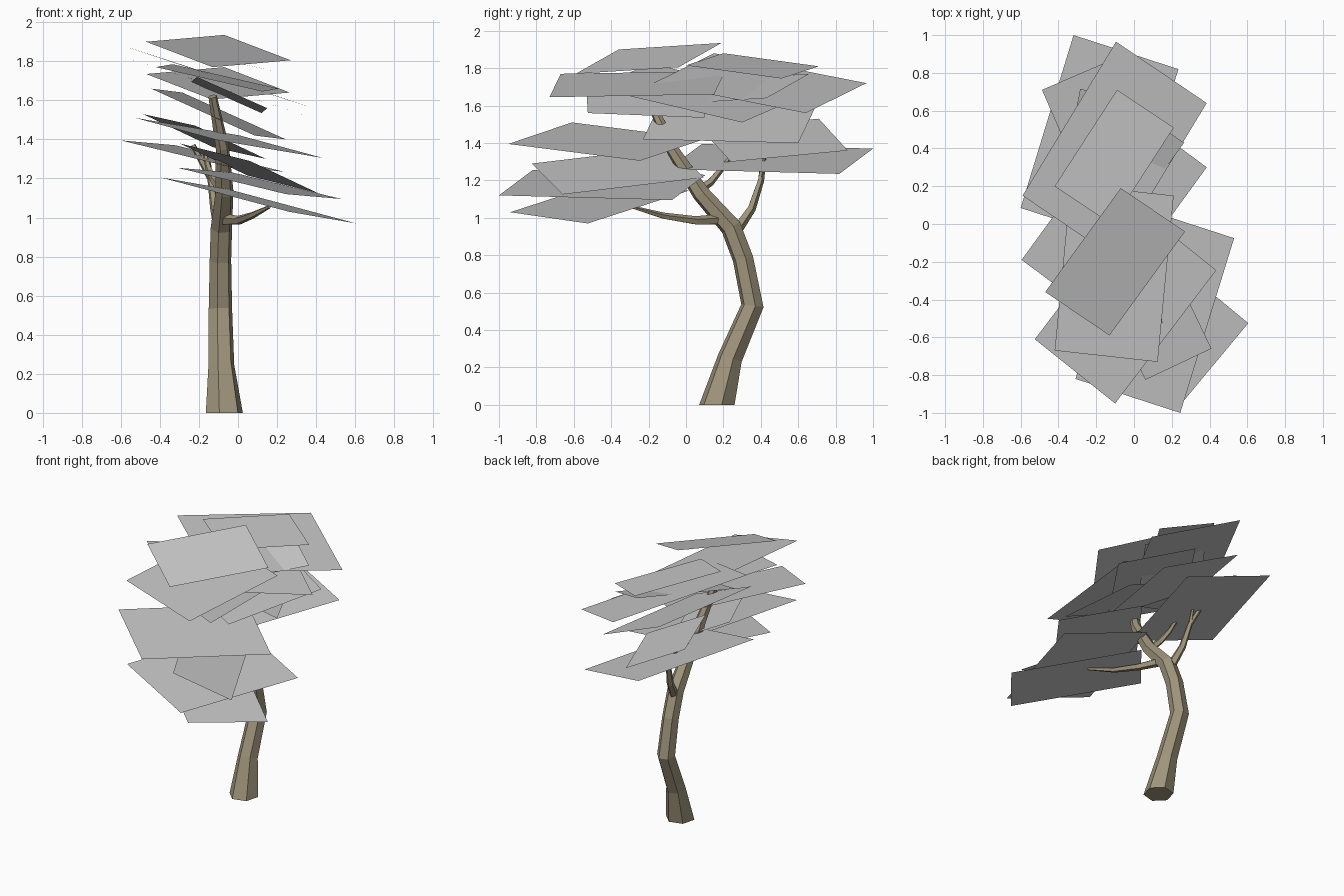
import bpy, bmesh, math
from mathutils import Vector


def material(name, rgb):
    m = bpy.data.materials.new(name)
    m.diffuse_color = (*rgb, 1)
    return m


BARK = material("bark brown", (0.35, 0.30, 0.20))
LEAF = material("leaf grey", (0.58, 0.58, 0.58))


def finish(name, bm, mat):
    me = bpy.data.meshes.new(name)
    bm.to_mesh(me)
    bm.free()
    me.materials.append(mat)
    ob = bpy.data.objects.new(name, me)
    bpy.context.collection.objects.link(ob)
    return ob


def limb(name, path, sides=6, flat_base=False):
    """Faceted tapering tube through (x, y, z, radius) points."""
    bm = bmesh.new()
    pts = [Vector(p[:3]) for p in path]
    rings = []
    ref = Vector((1, 0, 0))
    for i, p in enumerate(pts):
        t = (pts[min(i + 1, len(pts) - 1)] - pts[max(i - 1, 0)]).normalized()
        if i == 0 and flat_base:
            t = Vector((0, 0, 1))
        u = (ref - t * ref.dot(t)).normalized()
        v = t.cross(u)
        ring = []
        for k in range(sides):
            a = 2 * math.pi * (k + 0.25) / sides
            ring.append(bm.verts.new(p + (u * math.cos(a) + v * math.sin(a)) * path[i][3]))
        rings.append(ring)
    for a, b in zip(rings, rings[1:]):
        for k in range(sides):
            j = (k + 1) % sides
            bm.faces.new((a[k], a[j], b[j], b[k]))
    bm.faces.new(rings[0][::-1])
    bm.faces.new(rings[-1])
    return finish(name, bm, BARK)


def leaf_card(name, a, b, d):
    """Flat rectangular card from a corner and its two neighbours."""
    a, b, d = Vector(a), Vector(b), Vector(d)
    if (b - a).cross(d - a).z < 0:
        b, d = d, b
    bm = bmesh.new()
    bm.faces.new([bm.verts.new(p) for p in (a, b, b + d - a, d)])
    return finish(name, bm, LEAF)


# Trunk: bends back, then sweeps forward to the tip
limb("trunk", [(-0.07, 0.165, 0, 0.098), (-0.085, 0.235, 0.25, 0.068),
               (-0.09, 0.355, 0.53, 0.062), (-0.09, 0.305, 0.78, 0.057),
               (-0.085, 0.24, 0.95, 0.057), (-0.07, 0.08, 1.13, 0.048),
               (-0.08, -0.07, 1.36, 0.035), (-0.13, -0.19, 1.62, 0.022)], flat_base=True)

# Branches
limb("front_branch", [(-0.07, 0.18, 0.99, 0.03), (0.0, 0.05, 0.985, 0.024),
                      (0.07, -0.12, 1.01, 0.018), (0.16, -0.28, 1.055, 0.009)], 5)
limb("back_branch", [(-0.09, 0.26, 0.92, 0.032), (-0.12, 0.35, 1.05, 0.024),
                     (-0.14, 0.40, 1.2, 0.018), (-0.23, 0.42, 1.37, 0.014)], 5)
limb("back_twig", [(-0.145, 0.40, 1.22, 0.014), (-0.15, 0.42, 1.32, 0.008)], 5)
limb("middle_branch", [(-0.08, 0.05, 1.14, 0.028), (-0.12, 0.13, 1.19, 0.021),
                       (-0.15, 0.18, 1.25, 0.017), (-0.17, 0.24, 1.33, 0.011)], 5)

# Foliage: overlapping flat cards, listed from the top down
cards = [
    ((-0.07, 0.19, 1.935), (0.27, -0.04, 1.805), (-0.47, -0.36, 1.90)),
    ((-0.42, 0.20, 1.88), (-0.09, 0.71, 1.81), (-0.12, 0.0, 1.815)),
    ((-0.095, 0.965, 1.72), (0.385, 0.64, 1.56), (-0.59, 0.15, 1.88)),
    ((-0.595, -0.19, 1.825), (-0.02, 0.60, 1.64), (-0.19, -0.49, 1.695)),
    ((-0.42, -0.67, 1.77), (0.125, -0.73, 1.645), (-0.335, 0.21, 1.785)),
    ((-0.07, 0.66, 1.77), (0.265, 0.43, 1.64), (-0.47, 0.11, 1.735)),
    ((0.15, -0.525, 1.56), (0.12, 0.10, 1.535), (-0.21, -0.535, 1.72)),
    ((0.245, 0.60, 1.40), (0.085, -0.23, 1.42), (-0.285, 0.715, 1.64)),
    ((-0.487, 0.71, 1.53), (-0.127, 0.865, 1.36), (-0.217, 0.085, 1.47)),
    ((-0.10, -0.95, 1.395), (-0.525, -0.61, 1.51), (0.435, -0.245, 1.305)),
    ((-0.32, 1.0, 1.37), (0.235, 0.82, 1.235), (-0.60, 0.085, 1.395)),
    ((0.06, -0.825, 1.29), (0.41, -0.66, 1.125), (-0.30, -0.07, 1.38)),
    ((0.245, -1.0, 1.12), (0.53, -0.075, 1.095), (-0.31, -0.82, 1.255)),
    ((0.605, -0.525, 0.97), (0.26, -0.94, 1.03), (-0.05, 0.015, 1.145)),
]
for i, c in enumerate(cards):
    leaf_card(f"leaf_card_{i + 1}", *c)
